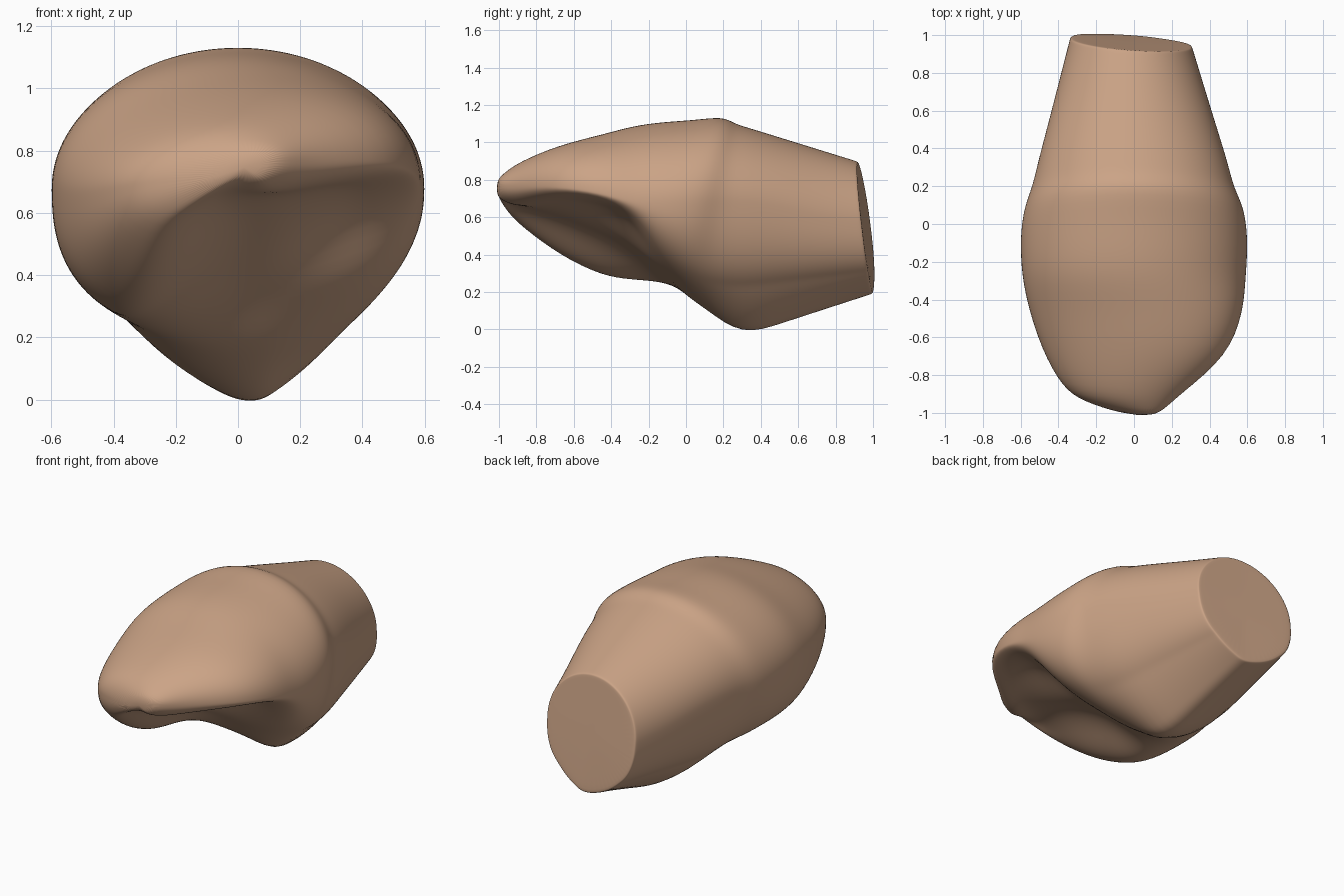
import bpy, bmesh, math

if "Cube" in bpy.data.objects:
    bpy.data.objects.remove(bpy.data.objects["Cube"])

N = 64          # points round each cross-section
P = 2.5         # squareness of the underside

# Head sections: y at top, y at bottom, left x, right x, top z,
# underside z at left lobe, middle and right edge
HEAD = [
    (-1.01, -1.01, -.06, .1, .79, .71, .72, .72),
    (-.96, -.96, -.27, .17, .84, .62, .68, .69),
    (-.89, -.89, -.38, .24, .89, .55, .66, .67),
    (-.68, -.68, -.49, .5, .98, .4, .61, .7),
    (-.45, -.45, -.56, .58, 1.04, .3, .52, .68),
    (-.28, -.3, -.59, .59, 1.09, .29, .44, .6),
    (-.12, -.2, -.6, .6, 1.11, .29, .37, .44),
    (.05, -.1, -.6, .6, 1.12, .29, .28, .36),
    (.2, 0, -.58, .58, 1.14, .28, .18, .3),
]
# Stem: its root below the collar and its cut end
ROOT = [(.26, .11, -.54, .53, 1.1, .28, .1, .25),
        (.33, .3, -.51, .5, 1.08, .25, -.06, .23)]
END = (.91, .99, -.34, .31, .9, .31, .18, .31)


def ease(t):
    t = max(0.0, min(1.0, t))
    return t * t * (3 - 2 * t)


def mix(a, b, t):
    return a + (b - a) * t


def ring(yt, yb, xl, xr, zt, zl, zm, zr):
    """Rounded dome above the flanks, shaped lobes and hollow below."""
    cx, hw = (xl + xr) / 2, (xr - xl) / 2
    edge = (1 - .7 ** P) ** (1 / P)
    # flank heights: raised toward the front right, lower along the stem
    base = .68 - .1 * ease((yb - .3) / .65)
    left = base + .05 * ease((-.8 - yt) / .2) - .02 * ease((-.2 - yt) / .3)
    right = base + .09 * ease((-.22 - yt) / .4)
    dl = (mix(left, right, .15) - zl) / edge
    dr = (mix(left, right, .85) - zr) / edge
    dm = mix(left, right, .55) - zm
    # straight V underside on the stem, rounded lobes under the head
    v = ease((yb - .02) / .2)

    def blend(t):
        return mix(ease(t), max(0.0, min(1.0, t)), v)

    pts = []
    for i in range(N):
        a = 2 * math.pi * i / N
        c, s = math.cos(a), math.sin(a)
        if s >= 0:
            u = c
            z = mix(left, right, (u + 1) / 2) + (zt - (left + right) / 2) * s
        else:
            u = math.copysign(abs(c) ** (2 / P), c)
            if u < .1:
                d = mix(dl, dm, blend((u + .7) / .8))
            else:
                d = mix(dm, dr, blend((u - .1) / .6))
            z = mix(left, right, (u + 1) / 2) - d * abs(s) ** (2 / P)
        x = cx + hw * u
        t = max(0.0, min(1.0, (z - zm) / (zt - zm))) ** 1.2
        y = mix(yb, yt, t)
        pts.append((x, y - .08 * x * y * y, z))
    return pts


# Stem continues straight from the root to the cut end
sections = HEAD + ROOT
for f in (.3, .65, .96, 1):
    sections.append([mix(a, b, f) for a, b in zip(ROOT[1], END)])
rings_co = [ring(*s) for s in sections]

# Small rounded rim, then the flat cut
for scale, push in ((.985, .009), (.93, .01)):
    rings_co.append([(x * scale, y + push, mix(.55, z, scale))
                     for x, y, z in ring(*END)])

# Body: loft through all the sections, closed at both ends
bm = bmesh.new()
rings = [[bm.verts.new(p) for p in co] for co in rings_co]
for r0, r1 in zip(rings, rings[1:]):
    for i in range(N):
        j = (i + 1) % N
        bm.faces.new((r0[i], r0[j], r1[j], r1[i]))
bm.faces.new(rings[0])
bm.faces.new(rings[-1])
bmesh.ops.recalc_face_normals(bm, faces=bm.faces[:])
mesh = bpy.data.meshes.new("body")
bm.to_mesh(mesh)
bm.free()

body = bpy.data.objects.new("body", mesh)
bpy.context.collection.objects.link(body)
mat = bpy.data.materials.new("tan")
mat.diffuse_color = (.6, .37, .24, 1)
mat.use_nodes = True
mat.node_tree.nodes["Principled BSDF"].inputs["Base Color"].default_value = mat.diffuse_color
mesh.materials.append(mat)

sub = body.modifiers.new("smooth", 'SUBSURF')
sub.levels = sub.render_levels = 2

bpy.context.view_layer.objects.active = body
body.select_set(True)
bpy.ops.object.shade_smooth()
